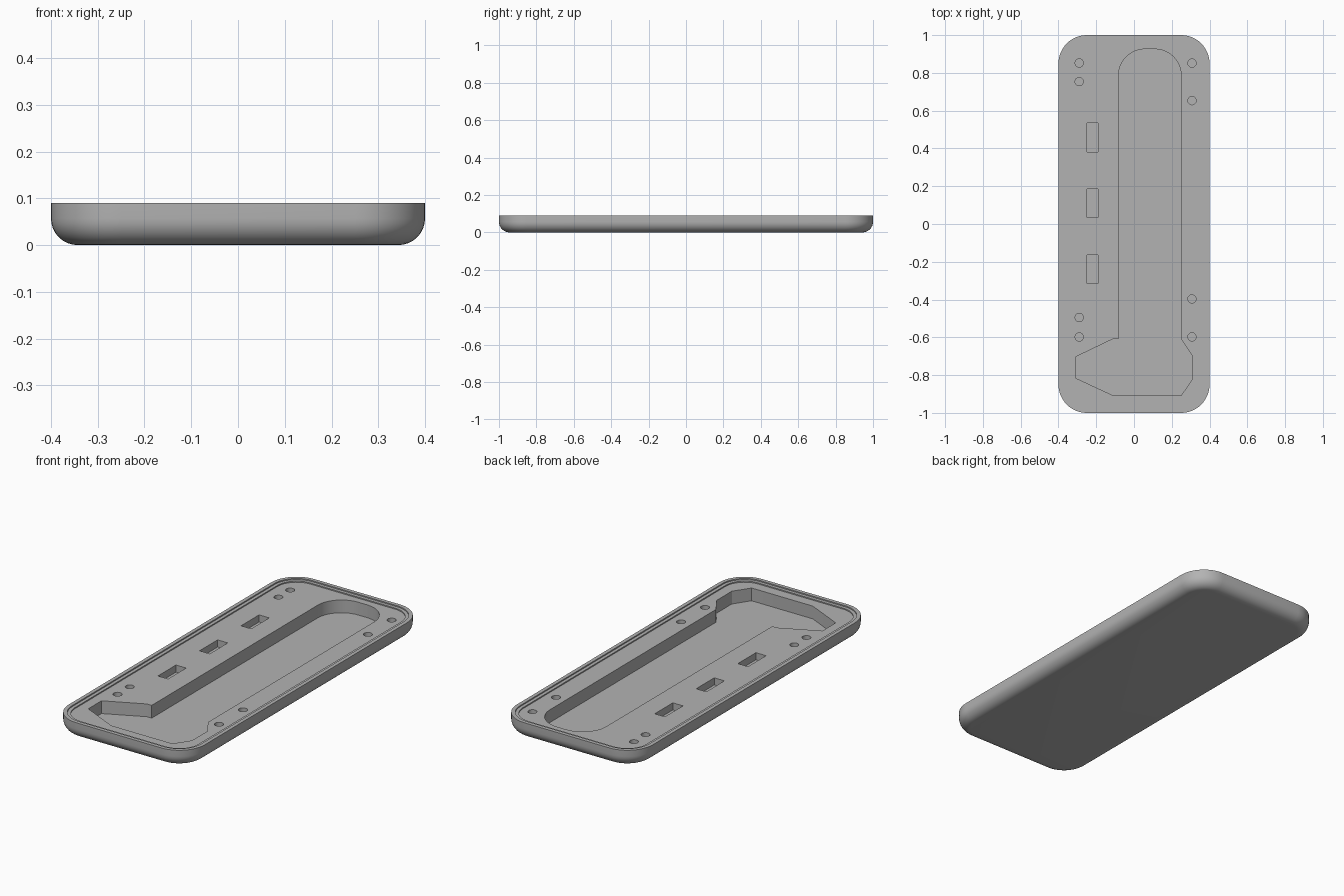
import bpy, bmesh
from math import sin, cos, pi, radians

cube = bpy.data.objects.get("Cube")
if cube:
    bpy.data.objects.remove(cube, do_unlink=True)

grey = bpy.data.materials.new("matte_grey")
grey.use_nodes = True
grey.diffuse_color = (0.45, 0.45, 0.45, 1)
grey.node_tree.nodes["Principled BSDF"].inputs["Base Color"].default_value = (0.45, 0.45, 0.45, 1)

HALF_X, HALF_Y, CORNER = 0.4, 1.0, 0.15
HEIGHT, FILLET, FLOOR = 0.09, 0.057, 0.078


def arc(cx, cy, r, start, end, steps):
    angles = [radians(start + (end - start) * i / steps) for i in range(steps + 1)]
    return [(cx + r * cos(a), cy + r * sin(a)) for a in angles]


def rounded_outline(inset):
    """Rounded rectangle, moved inwards by inset."""
    x, y = HALF_X - CORNER, HALF_Y - CORNER
    r = CORNER - inset
    pts = []
    for i, (sx, sy) in enumerate([(1, 1), (-1, 1), (-1, -1), (1, -1)]):
        pts += arc(sx * x, sy * y, r, 90 * i, 90 * i + 90, 12)
    return pts


def loft(name, rings):
    """Closed solid from a stack of (outline, z) rings."""
    bm = bmesh.new()
    loops = [[bm.verts.new((x, y, z)) for x, y in pts] for pts, z in rings]
    for low, high in zip(loops, loops[1:]):
        n = len(low)
        for i in range(n):
            j = (i + 1) % n
            bm.faces.new((low[i], low[j], high[j], high[i]))
    bm.faces.new(loops[0][::-1])
    bm.faces.new(loops[-1])
    bmesh.ops.recalc_face_normals(bm, faces=bm.faces)
    mesh = bpy.data.meshes.new(name)
    bm.to_mesh(mesh)
    bm.free()
    mesh.materials.append(grey)
    obj = bpy.data.objects.new(name, mesh)
    bpy.context.collection.objects.link(obj)
    return obj


def cutter(name, pts, bottom):
    obj = loft(name, [(pts, bottom), (pts, HEIGHT + 0.05)])
    obj.hide_render = True
    return obj


# Tray shell: filleted underside, straight wall, stepped rim, inner floor
profile = []
for i in range(9):
    a = pi / 2 * i / 8
    profile.append((FILLET * (1 - sin(a)), FILLET * (1 - cos(a))))
profile += [(0, HEIGHT), (0.02, HEIGHT), (0.02, 0.084), (0.037, 0.084), (0.037, FLOOR)]
tray = loft("tray", [(rounded_outline(inset), z) for inset, z in profile])

# Long pocket with a rounded back end and a wide angular front end
pocket = arc(0.11, 0.786, 0.14, 0, 90, 12) + arc(0.058, 0.786, 0.14, 90, 180, 12)
pocket += [(-0.082, -0.608), (-0.11, -0.608), (-0.31, -0.704), (-0.31, -0.815),
           (-0.11, -0.908), (0.25, -0.908), (0.307, -0.823), (0.307, -0.695), (0.25, -0.61)]
cutters = [cutter("pocket_cutter", pocket, 0.01)]

# Row of three rectangular slots
for y in (0.458, 0.11, -0.24):
    slot = [(-0.25, y - 0.076), (-0.19, y - 0.076), (-0.19, y + 0.076), (-0.25, y + 0.076)]
    cutters.append(cutter("slot_cutter", slot, 0.04))

# Round holes along both sides
for x, ys in ((-0.29, (0.852, 0.754, -0.495, -0.598)), (0.307, (0.852, 0.653, -0.397, -0.598))):
    for y in ys:
        cutters.append(cutter("hole_cutter", arc(x, y, 0.022, 0, 345, 23), 0.04))

# Cut everything out of the tray
bpy.context.view_layer.objects.active = tray
for c in cutters:
    mod = tray.modifiers.new("cut", "BOOLEAN")
    mod.operation = "DIFFERENCE"
    mod.solver = "EXACT"
    mod.object = c
    bpy.ops.object.modifier_apply(modifier=mod.name)
    bpy.data.objects.remove(c, do_unlink=True)

bpy.ops.object.select_all(action="DESELECT")
tray.select_set(True)
bpy.ops.object.shade_smooth_by_angle(angle=radians(30))
